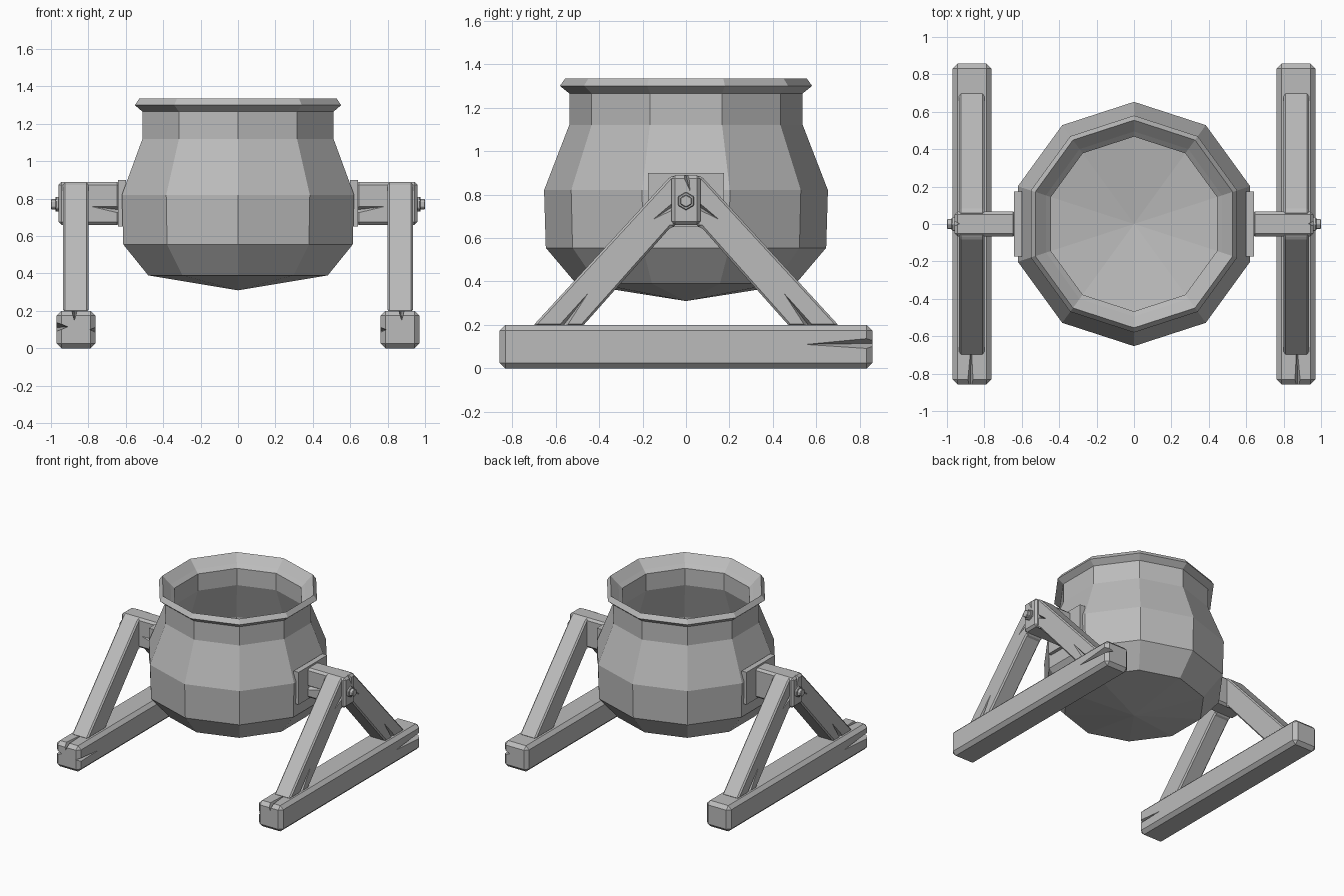
import bpy, bmesh, math
from mathutils import Vector

cube = bpy.data.objects.get("Cube")
if cube:
    bpy.data.objects.remove(cube, do_unlink=True)

grey = bpy.data.materials.new("plain grey")
grey.use_nodes = True
COLOUR = (0.5, 0.5, 0.5, 1)
grey.diffuse_color = COLOUR
grey.node_tree.nodes["Principled BSDF"].inputs["Base Color"].default_value = COLOUR


def make(name, bm, bevel=0):
    """Turn a bmesh into a flat shaded object, with optional chamfered edges."""
    if bevel:
        bmesh.ops.bevel(bm, geom=bm.edges[:], offset=bevel, segments=1, affect='EDGES')
    bmesh.ops.recalc_face_normals(bm, faces=bm.faces[:])
    mesh = bpy.data.meshes.new(name)
    bm.to_mesh(mesh)
    bm.free()
    mesh.materials.append(grey)
    ob = bpy.data.objects.new(name, mesh)
    bpy.context.collection.objects.link(ob)
    return ob


def prism(name, outline, depth, bevel=0):
    """Extrude a closed outline of points along a vector."""
    bm = bmesh.new()
    face = bm.faces.new([bm.verts.new(p) for p in outline])
    ext = bmesh.ops.extrude_face_region(bm, geom=[face])["geom"]
    moved = [v for v in ext if isinstance(v, bmesh.types.BMVert)]
    bmesh.ops.translate(bm, verts=moved, vec=depth)
    return make(name, bm, bevel)


def box(name, x, y, z, bevel=0):
    outline = [(x[0], y[0], z[0]), (x[0], y[1], z[0]), (x[0], y[1], z[1]), (x[0], y[0], z[1])]
    return prism(name, outline, (x[1] - x[0], 0, 0), bevel)


def crack(ob, tip, mouth, width, depth):
    """Cut a tapering split that runs from tip to mouth on a beam face."""
    tip, mouth, depth = Vector(tip), Vector(mouth), Vector(depth)
    side = (mouth - tip).cross(depth).normalized() * width / 2
    bm = bmesh.new()
    top = [bm.verts.new(p - depth * 0.1) for p in (tip, mouth + side, mouth - side)]
    low = bm.verts.new(mouth + depth)
    bm.faces.new(top)
    for i in range(3):
        bm.faces.new((top[i], top[(i + 1) % 3], low))
    cutter = make("crack_cutter", bm)
    cutter.hide_render = True
    mod = ob.modifiers.new("crack", 'BOOLEAN')
    mod.operation, mod.solver, mod.object = 'DIFFERENCE', 'EXACT', cutter
    bpy.context.view_layer.objects.active = ob
    bpy.ops.object.modifier_apply(modifier=mod.name)
    bpy.data.objects.remove(cutter, do_unlink=True)


# Ten sided pot: one profile (radius, height) from outer tip over the rim to inner tip
SIDES = 10
profile = [(0, .31), (.505, .39), (.645, .555), (.653, .82), (.537, 1.12), (.537, 1.265),
           (.58, 1.30), (.555, 1.335), (.495, 1.275), (.467, 1.25), (.467, 1.12),
           (.58, .82), (.575, .58), (.47, .43), (0, .36)]
bm = bmesh.new()
rings = []
for r, z in profile:
    if r == 0:
        rings.append([bm.verts.new((0, 0, z))] * SIDES)
        continue
    angles = [math.pi / 2 + math.tau * k / SIDES for k in range(SIDES)]
    rings.append([bm.verts.new((r * math.cos(a), r * math.sin(a), z)) for a in angles])
for low, high in zip(rings, rings[1:]):
    for k in range(SIDES):
        n = (k + 1) % SIDES
        bm.faces.new(dict.fromkeys((low[k], low[n], high[n], high[k])))
make("pot", bm)

# Supporting frame, built once on each side (s = +1 left, -1 right)
for s, side in ((1, "left"), (-1, "right")):
    box(side + "_pot_plate", (s * .60, s * .642), (-.175, .175), (.65, .90))

    arm = box(side + "_axle_beam", (s * .63, s * .96), (-.066, .066), (.66, .89), .016)
    crack(arm, (s * .80, -.066, .76), (s * .63, -.066, .74), .04, (0, .03, 0))
    crack(arm, (s * .96, .02, .81), (s * .96, 0, .89), .03, (-s * .03, 0, 0))

    base = box(side + "_ground_beam", (s * .763, s * .97), (-.857, .857), (0, .2), .026)
    crack(base, (s * .97, s * .52, .11), (s * .97, s * .86, .115), .055, (-s * .06, 0, 0))
    crack(base, (s * .87, -.62, .2), (s * .875, -.86, .2), .035, (0, 0, -.05))
    crack(base, (s * .763, -.6, .09), (s * .763, -.86, .1), .03, (s * .03, 0, 0))

    # Sloping legs, front and back
    for f, end in ((-1, "front"), (1, "back")):
        outline = [(s * .80, f * y, z) for y, z in
                   ((.05, .89), (.075, .88), (.705, .195), (.475, .195), (.07, .65), (.05, .65))]
        leg = prism(f"{side}_{end}_leg", outline, (s * .135, 0, 0), .01)
        crack(leg, (s * .935, f * .16, .68), (s * .935, f * .06, .745), .03, (-s * .03, 0, 0))
        crack(leg, (s * .935, f * .44, .36), (s * .935, f * .57, .19), .035, (-s * .04, 0, 0))

    # Hexagonal bolt: wide washer and narrower head
    for part, radius, x0, x1 in (("washer", .042, .95, .975), ("bolt_head", .03, .97, 1.0)):
        hexagon = [(s * x0, radius * math.sin(k * math.pi / 3),
                    .77 + radius * math.cos(k * math.pi / 3)) for k in range(6)]
        prism(f"{side}_{part}", hexagon, (s * (x1 - x0), 0, 0), .004)
